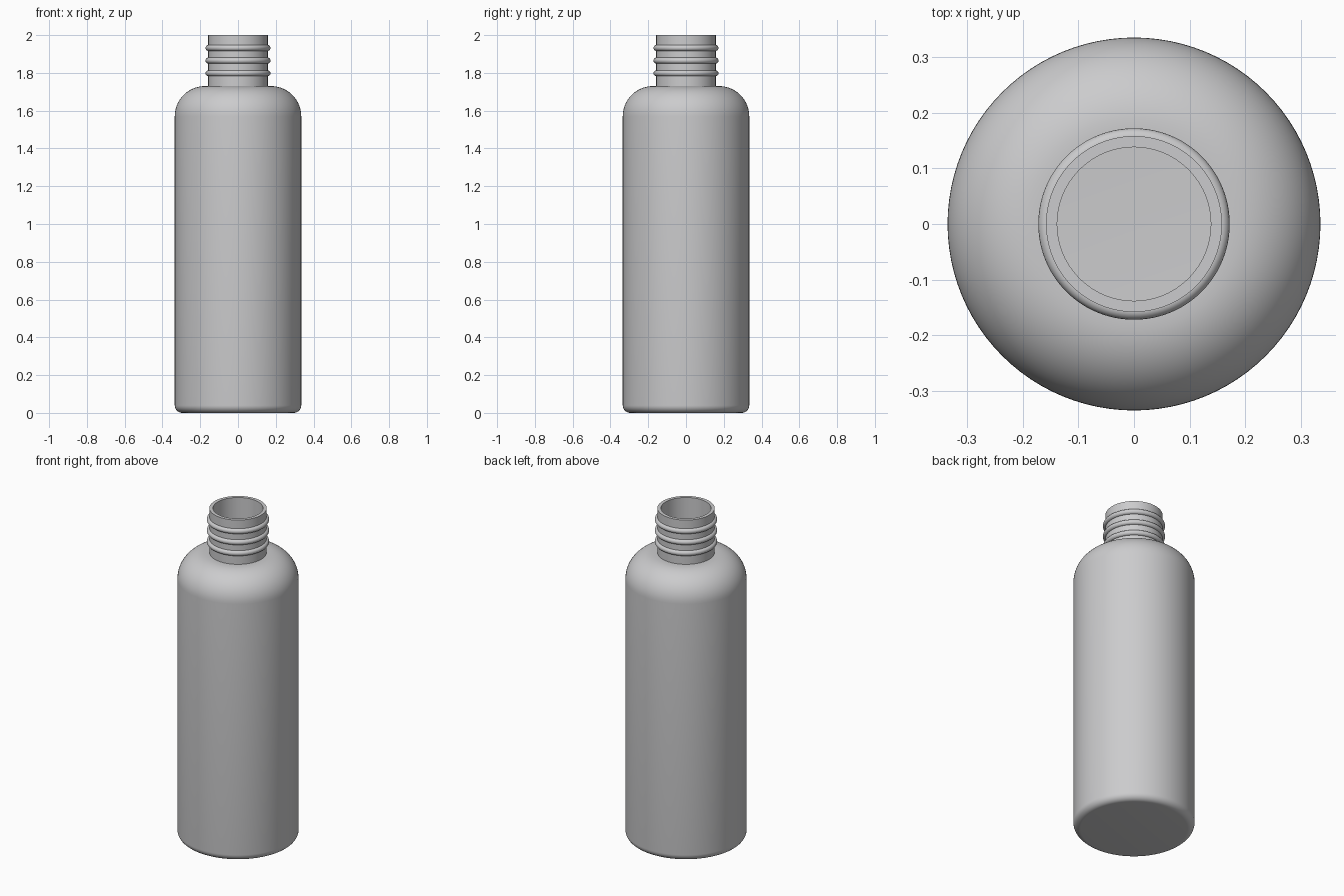
import bpy, bmesh, math

cube = bpy.data.objects.get("Cube")
if cube:
    bpy.data.objects.remove(cube, do_unlink=True)

STEPS = 96
plastic = bpy.data.materials.new("light_grey_plastic")
plastic.use_nodes = True
colour = (0.6, 0.6, 0.61, 1)
plastic.diffuse_color = colour
plastic.node_tree.nodes["Principled BSDF"].inputs["Base Color"].default_value = colour


def arc(r, z, radius, start, end, n=12):
    """Points of a circular arc in the profile plane, angles in degrees."""
    angles = [math.radians(start + (end - start) * i / n) for i in range(n + 1)]
    return [(r + radius * math.cos(a), z + radius * math.sin(a)) for a in angles]


def lathe(name, profile, closed=False):
    """Spin a profile of (radius, height) points around the z axis."""
    bm = bmesh.new()
    verts = [bm.verts.new((r, 0, z)) for r, z in profile]
    pairs = list(zip(verts, verts[1:]))
    if closed:
        pairs.append((verts[-1], verts[0]))
    edges = [bm.edges.new(p) for p in pairs]
    bmesh.ops.spin(bm, geom=verts + edges, cent=(0, 0, 0), axis=(0, 0, 1),
                   angle=math.tau, steps=STEPS)
    bmesh.ops.remove_doubles(bm, verts=bm.verts, dist=1e-5)
    bmesh.ops.recalc_face_normals(bm, faces=bm.faces)
    mesh = bpy.data.meshes.new(name)
    bm.to_mesh(mesh)
    bm.free()
    obj = bpy.data.objects.new(name, mesh)
    bpy.context.collection.objects.link(obj)
    mesh.materials.append(plastic)
    bpy.ops.object.select_all(action="DESELECT")
    obj.select_set(True)
    bpy.context.view_layer.objects.active = obj
    bpy.ops.object.shade_smooth_by_angle(angle=math.radians(35))
    return obj


# Hollow bottle: outside from base to lip, then back down the inside
outside = ([(0, 0)] + arc(0.295, 0.04, 0.04, -90, 0, 8)
           + arc(0.175, 1.57, 0.16, 0, 90, 16) + [(0.158, 1.73), (0.158, 2)])
inside = ([(0.138, 2), (0.138, 1.71)] + arc(0.175, 1.57, 0.14, 90, 0, 16)
          + arc(0.295, 0.04, 0.02, 0, -90, 8) + [(0, 0.02)])
lathe("bottle_body", outside + inside)

# Three rounded rings on the neck
for i, height in enumerate((1.798, 1.865, 1.932)):
    lathe(f"neck_ring_{i + 1}", arc(0.156, height, 0.016, 0, 337.5, 15), closed=True)
